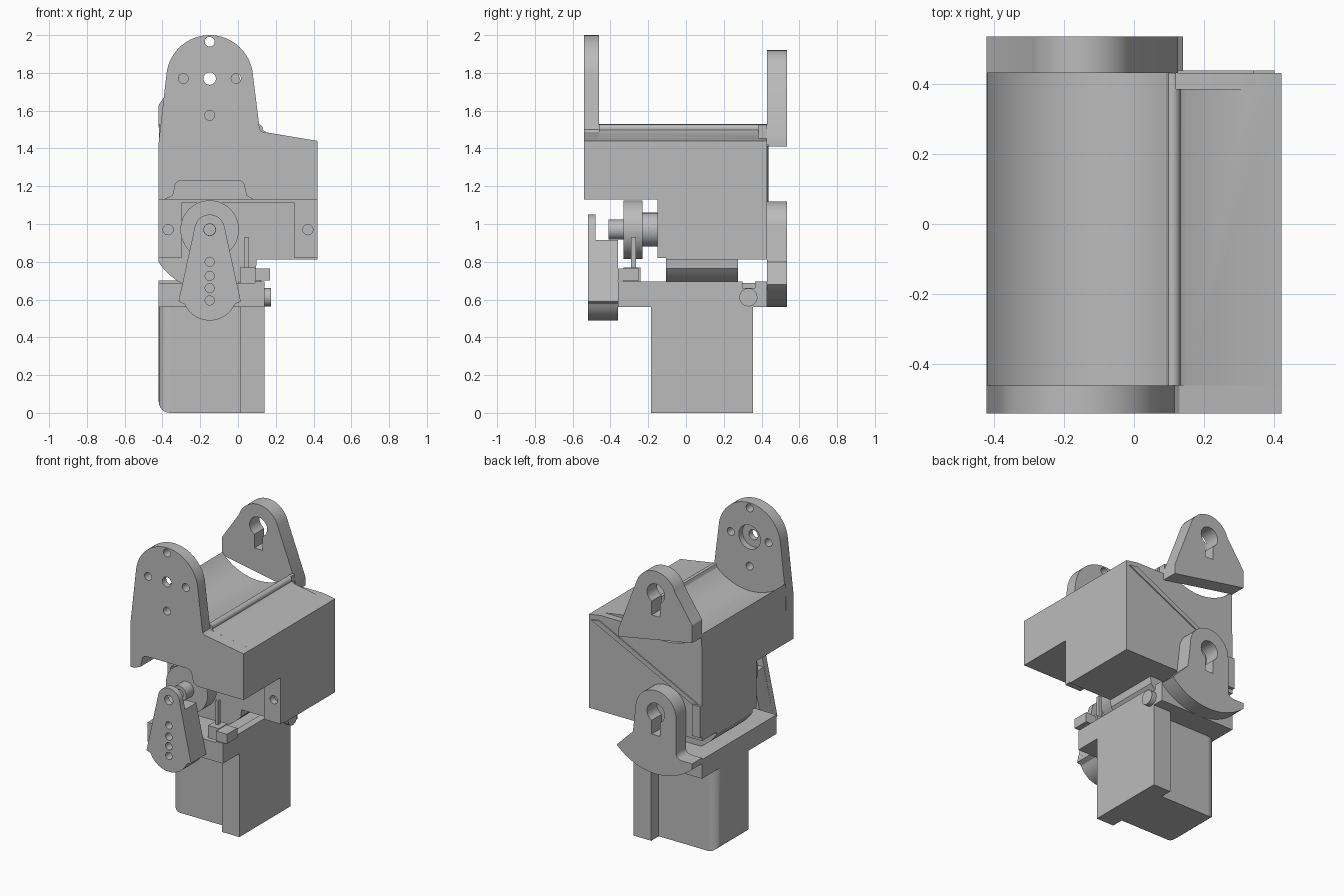
import bpy, bmesh
from math import cos, sin, radians
from mathutils import Matrix, Vector

old = bpy.data.objects.get("Cube")
if old:
    bpy.data.objects.remove(old, do_unlink=True)

grey = bpy.data.materials.new("plain_grey")
grey.use_nodes = True
COLOUR = (0.5, 0.5, 0.5, 1)
grey.diffuse_color = COLOUR
grey.node_tree.nodes["Principled BSDF"].inputs["Base Color"].default_value = COLOUR

AX, LOW, HIGH = -0.15, 0.97, 1.77   # shared pivot x, lower and upper pivot heights


def finish(name, bm):
    bmesh.ops.recalc_face_normals(bm, faces=bm.faces)
    mesh = bpy.data.meshes.new(name)
    bm.to_mesh(mesh)
    bm.free()
    mesh.materials.append(grey)
    ob = bpy.data.objects.new(name, mesh)
    bpy.context.collection.objects.link(ob)
    return ob


def smooth(ob):
    bpy.ops.object.select_all(action="DESELECT")
    ob.select_set(True)
    bpy.context.view_layer.objects.active = ob
    bpy.ops.object.shade_smooth_by_angle(angle=radians(25))
    return ob


def arc(cx, cz, r, a, b, n=24):
    """Points along an arc from angle a to b in degrees."""
    angles = [radians(a + (b - a) * i / n) for i in range(n + 1)]
    return [(cx + r * cos(t), cz + r * sin(t)) for t in angles]


def plate(name, pts, y0, y1):
    """Front outline extruded along y."""
    bm = bmesh.new()
    face = bm.faces.new([bm.verts.new((x, y0, z)) for x, z in pts])
    out = bmesh.ops.extrude_face_region(bm, geom=[face])
    moved = [v for v in out["geom"] if isinstance(v, bmesh.types.BMVert)]
    bmesh.ops.translate(bm, verts=moved, vec=(0, y1 - y0, 0))
    return smooth(finish(name, bm))


def box(name, x0, x1, y0, y1, z0, z1):
    return plate(name, [(x0, z0), (x1, z0), (x1, z1), (x0, z1)], y0, y1)


def disc(name, x, z, r, y0, y1):
    return plate(name, arc(x, z, r, 0, 352.5, 47), y0, y1)


def cut(ob, *cutters):
    for c in cutters:
        mod = ob.modifiers.new("cut", "BOOLEAN")
        mod.operation, mod.solver, mod.object = "DIFFERENCE", "EXACT", c
        bpy.context.view_layer.objects.active = ob
        bpy.ops.object.modifier_apply(modifier=mod.name)
        bpy.data.objects.remove(c, do_unlink=True)
    return smooth(ob)


def hole(x, z, r, y0=-1, y1=1):
    return disc("hole_cutter", x, z, r, y0, y1)


def keyhole(ob, z):
    cut(ob, hole(AX, z, 0.065),
        box("slot_cutter", AX - 0.03, AX + 0.03, -1, 1, z - 0.15, z))


# Tall front plate with a horn seat and the clearance notch at its foot
front = plate("front_plate",
              [(-0.42, 1.13), (0.42, 1.13), (0.42, 1.44), (0.13, 1.488), (0.115, 1.5)]
              + arc(AX, HIGH, 0.23, 4, 173) + [(-0.42, 1.43)], -0.54, -0.46)
notch = [(-0.39, 1.1), (0.08, 1.1), (0.08, 1.13), (0.045, 1.15)] \
    + arc(0, 1.195, 0.035, 0, 90, 6) + arc(-0.3, 1.195, 0.035, 90, 180, 6) \
    + [(-0.345, 1.15), (-0.39, 1.13)]
cut(front, plate("notch_cutter", notch, -0.6, -0.2), hole(AX, HIGH, 0.033),
    hole(AX, HIGH, 0.08, -0.5, -0.4),
    *[hole(x, z, 0.026) for x, z in
      [(AX, 1.965), (AX, 1.575), (AX - 0.14, HIGH), (AX + 0.14, HIGH)]])

# Upper housing with a round saddle in its top
housing = plate("upper_housing",
                [(-0.42, 1.13), (0.42, 1.13), (0.42, 1.44), (0.15, 1.485)]
                + arc(0.11, 1.505, 0.022, -20, 120, 8)
                + arc(AX, HIGH, 0.36, -48, -138, 32), -0.46, 0.43)
cut(housing, plate("notch_cutter", notch, -0.6, -0.2),
    box("step_cutter", 0.12, 0.335, 0.385, 0.5, 1.455, 1.7))

# Lower housing with two mounting posts
box("lower_housing", -0.42, 0.42, -0.105, 0.43, 0.813, 1.13)
for side, x0, x1 in (("left", 0.3, 0.42), ("right", -0.42, -0.3)):
    post = box(side + "_mounting_post", x0, x1, -0.15, -0.105, 0.82, 1.11)
    cut(post, hole(0.37 if side == "left" else -0.37, LOW, 0.027))
box("housing_lip", -0.42, 0.42, -0.15, -0.105, 1.11, 1.13)
plate("round_underside", [(0.1, 0.82), (-0.42, 0.82)]
      + arc(AX, LOW, 0.32, 212.5, 320), -0.105, 0.275)

# Sloping ridge across the back of the housing
plate("rear_ridge", [(0.4, 1.41), (0.34, 1.42), (-0.4, 1.05), (-0.4, 1.02)], 0.43, 0.438)
box("rear_tab", -0.42, -0.36, 0.43, 0.45, 0.84, 1.05)

# Rear pivot lugs
upper_lug = plate("upper_rear_lug",
                  [(-0.42, 1.51), (0.125, 1.41), (0.125, 1.47)]
                  + arc(AX, HIGH, 0.15, 18, 162) + [(-0.42, 1.63)], 0.43, 0.535)
keyhole(upper_lug, HIGH)
lower_lug = plate("lower_rear_lug",
                  arc(AX, LOW, 0.15, 0, 180)
                  + arc(-0.34, 0.74, 0.04, 0, -90, 6) + [(-0.42, 0.7)]
                  + arc(AX, LOW, 0.41, 229, 315) + [(0.02, 0.8)], 0.43, 0.535)
keyhole(lower_lug, LOW)

# Base tray
box("base_tray", -0.42, 0.14, -0.36, 0.43, 0.56, 0.66)
box("tray_top", -0.42, 0.09, -0.36, 0.43, 0.66, 0.688)
box("tray_side_rim", 0.09, 0.14, -0.36, 0.3, 0.66, 0.695)
box("tray_rear_stop", 0.09, 0.14, 0.365, 0.43, 0.66, 0.695)
box("front_clip", 0.01, 0.09, -0.33, -0.24, 0.688, 0.77)
box("side_clip", 0.09, 0.17, -0.36, -0.25, 0.7, 0.765)
box("upright_pin", 0.035, 0.055, -0.29, -0.265, 0.688, 0.93)

# Round button on the side of the tray
bm = bmesh.new()
turn = Matrix.Translation((0.155, 0.33, 0.612)) @ Matrix.Rotation(radians(90), 4, "Y")
bmesh.ops.create_cone(bm, cap_ends=True, segments=32, radius1=0.048, radius2=0.048,
                      depth=0.04, matrix=turn)
smooth(finish("side_button", bm))

# Lower motor body with rounded outer corners and a wider end block
body = box("motor_body", -0.42, 0.01, -0.105, 0.275, 0, 0.56)
bm = bmesh.new()
bm.from_mesh(body.data)
edges = [e for e in bm.edges if all(v.co.x < -0.4 for v in e.verts)
         and any(v.co.z < 0.1 for v in e.verts)]
bmesh.ops.bevel(bm, geom=edges, offset=0.06, segments=6, affect="EDGES", profile=0.5)
bm.to_mesh(body.data)
bm.free()
smooth(body)
box("motor_end_block", 0.01, 0.14, -0.185, 0.355, 0, 0.56)

# Output hub, shaft and screw
disc("output_boss", AX, LOW, 0.09, -0.23, -0.1)
disc("output_hub", AX, LOW, 0.155, -0.33, -0.23)
cut(disc("output_shaft", AX, LOW, 0.053, -0.41, -0.33), hole(AX, LOW, 0.03, -0.5, -0.37))

# Swinging front arm: thin face and thick lower back
foot = [(-0.315, 0.59), (-0.285, 0.577)] + arc(AX, 0.635, 0.146, 205, 335) \
    + [(-0.015, 0.577), (0.015, 0.59)]
arm_face = plate("arm_face", foot + arc(AX, LOW, 0.08, 12, 168), -0.52, -0.48)
arm_back = plate("arm_back", foot + [(-0.058, 0.915), (-0.242, 0.915)], -0.48, -0.36)
cut(arm_face, hole(AX, LOW, 0.031), *[hole(AX, z, 0.024) for z in (0.8, 0.725, 0.66, 0.595)])
cut(arm_back, *[hole(AX, z, 0.024, -1, -0.4) for z in (0.8, 0.725, 0.66, 0.595)])
